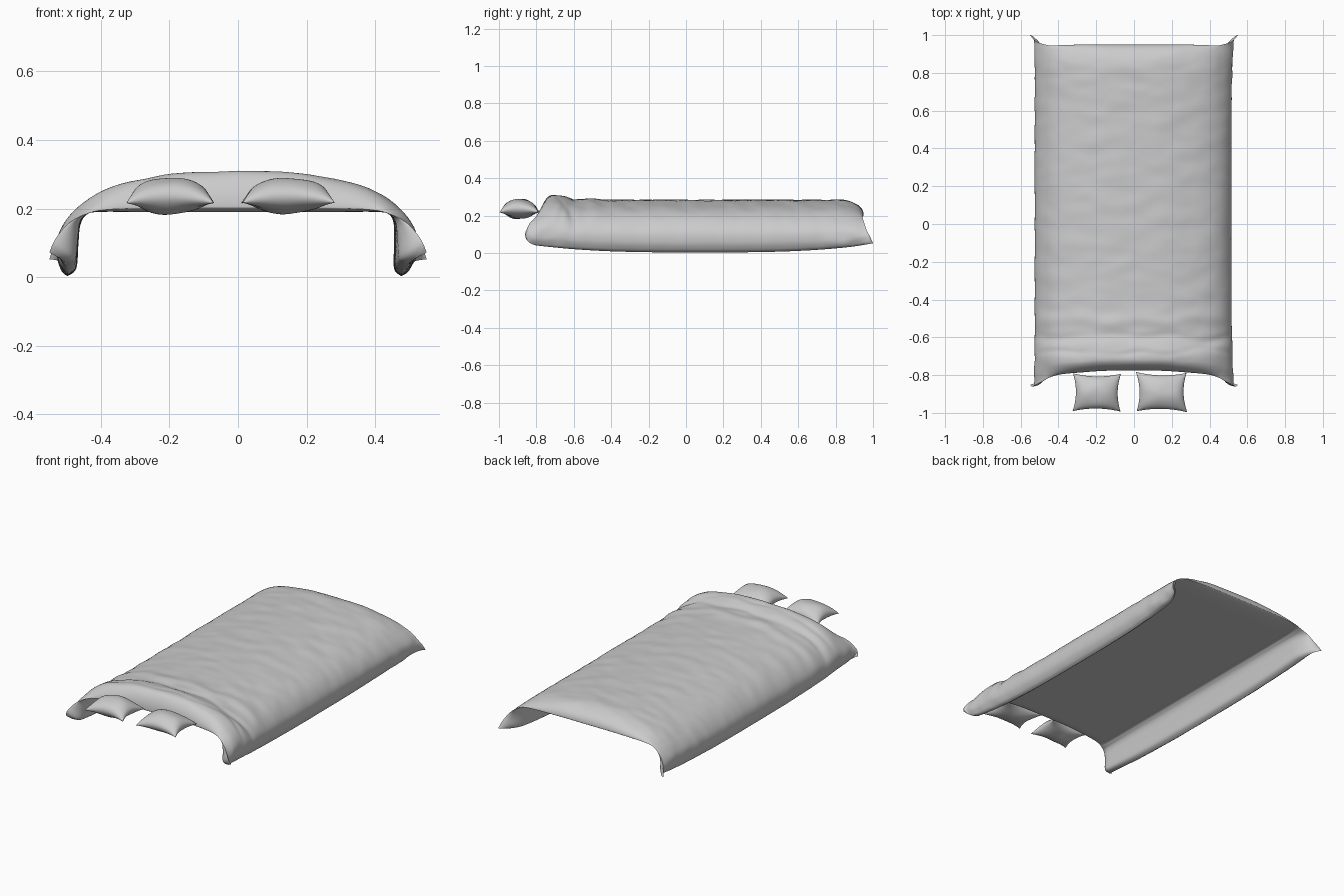
import bpy, bmesh, math
from mathutils import Vector, noise

if "Cube" in bpy.data.objects:
    bpy.data.objects.remove(bpy.data.objects["Cube"])

# Half cross-sections (x, z), from the centre line out to the hanging edge
OUTER = [(0, .285), (.15, .28), (.28, .260), (.39, .228), (.465, .182), (.512, .12), (.52, .06), (.505, .018), (.486, .003)]
INNER = [(0, .19), (.15, .19), (.28, .19), (.41, .19), (.443, .18), (.457, .15), (.460, .09), (.463, .025), (.486, .003)]
SEAM = [(0, .205), (.15, .205), (.27, .203), (.38, .197), (.44, .185), (.485, .155), (.51, .12), (.525, .085), (.532, .052)]
# Seam position along y for the same stations (back and front ends)
BACK = [.95, .95, .95, .947, .945, .955, .967, .985, 1.0]
FRONT = [-.775, -.777, -.785, -.795, -.81, -.835, -.85, -.86, -.85]


def sample(points, s):
    """Smooth Catmull-Rom lookup for s in 0..1."""
    pts = [Vector(p) if isinstance(p, tuple) else Vector((p, 0)) for p in points]
    f = s * (len(pts) - 1)
    i = min(int(f), len(pts) - 2)
    t = f - i
    a, b, c = pts[max(i - 1, 0)], pts[i], pts[i + 1]
    d = pts[min(i + 2, len(pts) - 1)]
    return .5 * (2 * b + (c - a) * t + (2 * a - 5 * b + 4 * c - d) * t * t + (3 * b - a - 3 * c + d) * t ** 3)


def puff(d, length):
    k = max(0, 1 - d / length)
    return math.sqrt(max(0, 1 - k * k))


def bump(v, centre, width):
    return math.exp(-((v - centre) / width) ** 2)


def finish(bm, name):
    bmesh.ops.remove_doubles(bm, verts=bm.verts, dist=1e-5)
    bmesh.ops.recalc_face_normals(bm, faces=bm.faces)
    mesh = bpy.data.meshes.new(name)
    bm.to_mesh(mesh)
    bm.free()
    ob = bpy.data.objects.new(name, mesh)
    bpy.context.collection.objects.link(ob)
    bpy.ops.object.select_all(action='DESELECT')
    ob.select_set(True)
    bpy.context.view_layer.objects.active = ob
    bpy.ops.object.shade_smooth_by_angle(angle=math.radians(50))
    return ob


def duvet_point(u, w, top):
    s, side = abs(u), (1 if u >= 0 else -1)
    yb, yf = sample(BACK, s)[0], sample(FRONT, s)[0]
    y = yf + (yb - yf) * (w + 1) / 2
    p = min(puff(yb - y, .13), puff(y - yf, .06))
    pos = sample(SEAM, s).lerp(sample(OUTER if top else INNER, s), p)
    x, z = pos
    hang = max(0, (s - .5) / .5)
    e = abs(w)
    x += hang * .018 * e ** 6
    z += hang * .045 * e ** 3 * p
    if w < 0:
        z += hang * .02 * e ** 6 * (1 - p)
    gx = x * side
    if top:
        # Uneven rolled ridge and creases near the front
        flat = max(0, 1 - hang * 1.1) * p
        wob = .06 * noise.noise(Vector((gx * 4, 4, 0)))
        deep = .6 + noise.noise(Vector((gx * 3, 9, 0)))
        z += flat * (.026 * bump(y, -.70, .09) - .014 * deep * bump(y, -.60 + wob, .022)
                     + .007 * bump(y, -.51 - wob, .035) - .007 * deep * bump(y, -.68 - wob, .015))
        # Soft rumples over the top, tighter folds around the corners
        n = noise.noise(Vector((gx * 7, y * 14, z * 7))) * .004
        n += noise.noise(Vector((gx * 16, y * 20, 3))) * .0015
        fold = .022 * noise.noise(Vector((side * 5, y * 12, z * 14))) * e ** 4
        edge = min(1, (1 - s) * 5) * p
        z += n * (1 - hang) * edge
        x += (n + fold) * hang * edge
    # The hanging sides sit slightly to the left along the middle
    return (x * side - .011 * hang * (1 - e ** 4), y, z)


# Duvet: closed section lofted front to back, pinched to a seam at both ends
NU, NV = 48, 140
us = [-1 + i / NU for i in range(2 * NU + 1)]
bm = bmesh.new()
rows = []
for j in range(NV + 1):
    w = math.sin(math.pi / 2 * (-1 + 2 * j / NV))
    ring = [bm.verts.new(duvet_point(u, w, True)) for u in us]
    ring += [bm.verts.new(duvet_point(u, w, False)) for u in us[-2:0:-1]]
    rows.append(ring)
for a, b in zip(rows, rows[1:]):
    for i in range(len(a)):
        k = (i + 1) % len(a)
        bm.faces.new((a[i], a[k], b[k], b[i]))
finish(bm, "duvet")


def pillow(name, cx, cy, cz, hx, hy, hz, turn, skew, seed):
    n = 36
    bm = bmesh.new()
    for sign in (1, -1):
        grid = []
        for j in range(n + 1):
            row = []
            for i in range(n + 1):
                a = math.sin(math.pi / 2 * (2 * i / n - 1))
                b = math.sin(math.pi / 2 * (2 * j / n - 1))
                # Edges curve inward, leaving pointed corners
                x = hx * a * (1 - .13 * (1 - b * b)) - skew * b
                y = hy * b * (1 - .15 * (1 - a * a))
                h = max(0, (1 - a * a) * (1 - b * b)) ** .5
                crease = noise.noise(Vector((a * 1.1, b * 1.1, seed + sign * .3))) * .009
                z = sign * h * (hz + crease) - .02 * (a * b) ** 2
                c, s = math.cos(turn), math.sin(turn)
                row.append(bm.verts.new((cx + x * c - y * s, cy + x * s + y * c, cz + z)))
            grid.append(row)
        for j in range(n):
            for i in range(n):
                bm.faces.new((grid[j][i], grid[j][i + 1], grid[j + 1][i + 1], grid[j + 1][i]))
    finish(bm, name)


# Two small pillows in front of the duvet
pillow("left_pillow", -.197, -.892, .236, .127, .100, .052, -.01, 0, 2.4)
pillow("right_pillow", .146, -.890, .237, .134, .104, .053, -.02, .004, 7.4)
